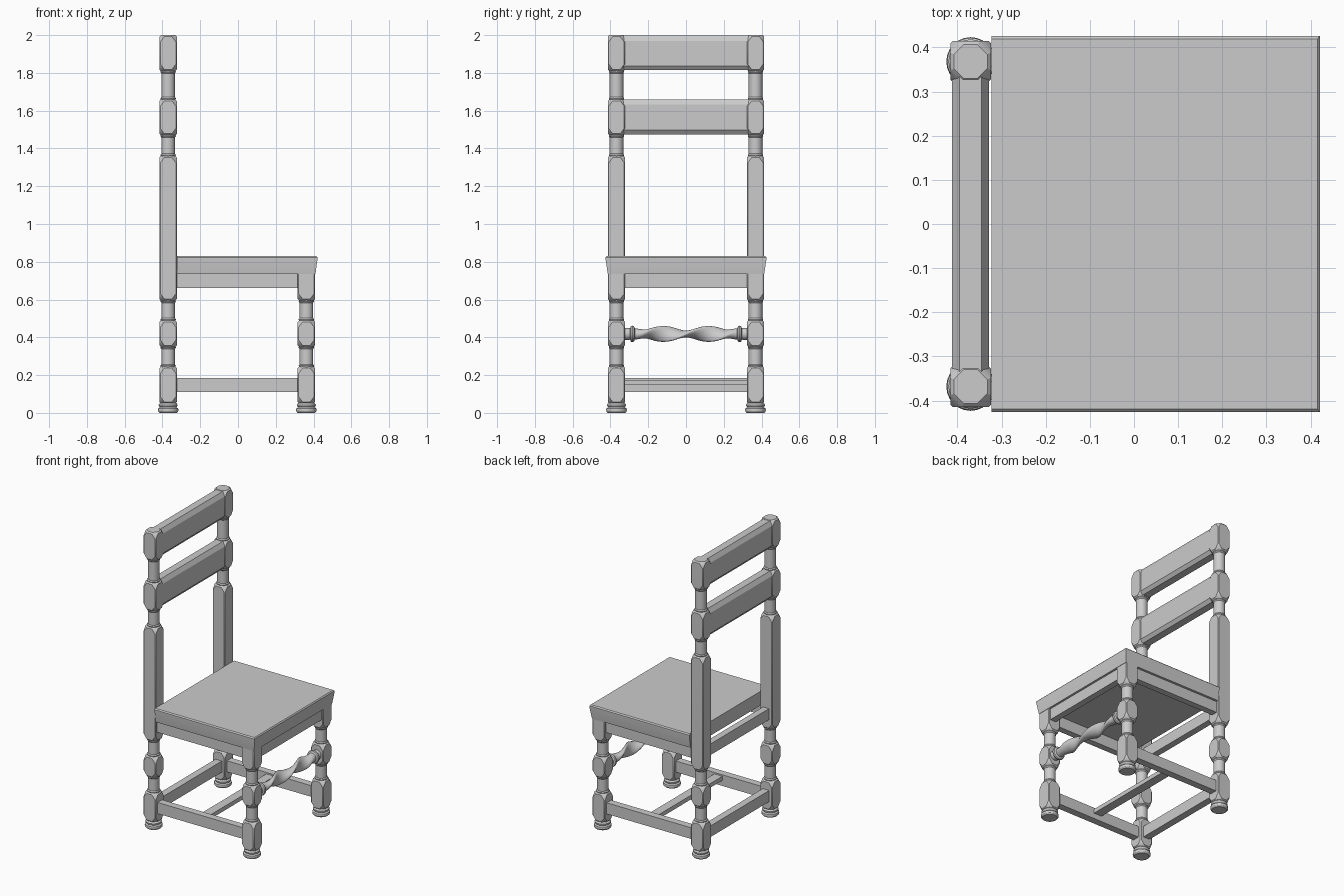
import bpy, bmesh
from math import pi, cos, sin

if "Cube" in bpy.data.objects:
    bpy.data.objects.remove(bpy.data.objects["Cube"])

HALF = 0.046           # half width of the square leg blocks
LEG_Y = 0.368
BACK_X, FRONT_X = -0.37, 0.362


def loft(bm, rings):
    """Skin a list of equal-length point rings and cap both ends."""
    vs = [[bm.verts.new(p) for p in ring] for ring in rings]
    n = len(vs[0])
    for a, b in zip(vs, vs[1:]):
        for i in range(n):
            j = (i + 1) % n
            bm.faces.new((a[i], a[j], b[j], b[i]))
    bm.faces.new(vs[0][::-1])
    bm.faces.new(vs[-1])


def finish(name, bm, mirror=False, angle=30):
    bmesh.ops.recalc_face_normals(bm, faces=bm.faces[:])
    me = bpy.data.meshes.new(name)
    bm.to_mesh(me)
    bm.free()
    ob = bpy.data.objects.new(name, me)
    bpy.context.collection.objects.link(ob)
    bpy.ops.object.select_all(action='DESELECT')
    bpy.context.view_layer.objects.active = ob
    ob.select_set(True)
    bpy.ops.object.shade_smooth_by_angle(angle=angle * pi / 180)
    if mirror:
        m = ob.modifiers.new("mirror", 'MIRROR')
        m.use_axis = (False, True, False)
        m.use_mirror_merge = False
    return ob


def octagon(x, y, z, a, c):
    b = a - c
    pts = [(a, -b), (a, b), (b, a), (-b, a), (-a, b), (-a, -b), (-b, -a), (b, -a)]
    return [(x + u, y + v, z) for u, v in pts]


def block(bm, x, y, z0, z1, cut=0.028):
    """Square block whose corners taper to an octagon at both ends."""
    end, mid = (0.038, 0.022), (HALF, 0.005)
    rings = [(z0, *end), (z0 + 0.008, HALF, 0.026), (z0 + 0.008 + cut, *mid),
             (z1 - 0.008 - cut, *mid), (z1 - 0.008, HALF, 0.026), (z1, *end)]
    loft(bm, [octagon(x, y, z, a, c) for z, a, c in rings])


def turn(bm, x, y, profile, n=24):
    loft(bm, [[(x + r * cos(2 * pi * i / n), y + r * sin(2 * pi * i / n), z)
               for i in range(n)] for r, z in profile])


def neck(bm, x, y, z0, z1):
    """Turned section between two blocks with a small bead at each end."""
    turn(bm, x, y, [(0.039, z0 - 0.004), (0.041, z0 + 0.005), (0.036, z0 + 0.012),
                    (0.036, z1 - 0.012), (0.041, z1 - 0.005), (0.039, z1 + 0.004)])


def box(bm, x, y, z):
    loft(bm, [[(x[0], y[0], h), (x[1], y[0], h), (x[1], y[1], h), (x[0], y[1], h)]
              for h in z])


FOOT = [(0.046, 0), (0.053, 0.007), (0.055, 0.015), (0.053, 0.024), (0.044, 0.030),
        (0.049, 0.036), (0.050, 0.043), (0.046, 0.049), (0.036, 0.056)]


def leg(name, x, blocks):
    bm = bmesh.new()
    turn(bm, x, LEG_Y, FOOT)
    for z0, z1 in blocks:
        block(bm, x, LEG_Y, z0, z1)
    for (_, a), (b, _) in zip(blocks, blocks[1:]):
        neck(bm, x, LEG_Y, a, b)
    finish(name, bm, mirror=True)


# legs and back posts
low = [(0.05, 0.245), (0.35, 0.49)]
leg("back_leg", BACK_X, low + [(0.595, 1.36), (1.47, 1.66), (1.81, 2.0)])
leg("front_leg", FRONT_X, low + [(0.595, 0.80)])

# seat with flared skirt
bm = bmesh.new()
loft(bm, [[(-0.323, -y, z), (x, -y, z), (x, y, z), (-0.323, y, z)]
          for x, y, z in [(0.410, 0.414, 0.735), (0.421, 0.426, 0.815),
                          (0.421, 0.426, 0.823), (0.415, 0.419, 0.83)]])
finish("seat", bm)

# aprons under the seat
bm = bmesh.new()
box(bm, (BACK_X, FRONT_X), (0.355, 0.398), (0.66, 0.74))
finish("side_apron", bm, mirror=True)
for name, x in (("front_apron", FRONT_X + 0.012), ("back_apron", BACK_X)):
    bm = bmesh.new()
    box(bm, (x - 0.022, x + 0.022), (-LEG_Y, LEG_Y), (0.66, 0.735))
    finish(name, bm)

# low stretchers
bm = bmesh.new()
box(bm, (BACK_X, FRONT_X), (LEG_Y - 0.024, LEG_Y + 0.024), (0.11, 0.185))
finish("side_stretcher", bm, mirror=True)
bm = bmesh.new()
box(bm, (BACK_X - 0.024, BACK_X + 0.024), (-LEG_Y, LEG_Y), (0.11, 0.185))
finish("back_stretcher", bm)
bm = bmesh.new()
box(bm, (-0.03, 0.03), (-LEG_Y, LEG_Y), (0.147, 0.175))
finish("cross_stretcher", bm)

# back slats with bevelled edges
slat = [(-0.042, 0.022), (-0.042, -0.03), (-0.025, 0), (0.025, 0)]
for name, z0, z1 in (("top_slat", 1.815, 1.997), ("lower_slat", 1.475, 1.66)):
    bm = bmesh.new()
    sec = [(-0.025, z0), (0.025, z0), (0.042, z0 + 0.022), (0.042, z1 - 0.028),
           (0.025, z1), (-0.025, z1), (-0.042, z1 - 0.028), (-0.042, z0 + 0.022)]
    loft(bm, [[(BACK_X + u, y, z) for u, z in sec] for y in (-0.335, 0.335)])
    finish(name, bm)

# turned front stretcher: beads at the ends, twisted flat bar between
def oval(y, a, b, t, n=24):
    pts = [(a * cos(2 * pi * i / n), b * sin(2 * pi * i / n)) for i in range(n)]
    return [(FRONT_X + u * cos(t) - v * sin(t), y, 0.418 + u * sin(t) + v * cos(t))
            for u, v in pts]


ends = [(0.335, 0.032), (0.302, 0.032), (0.296, 0.030), (0.292, 0.041),
        (0.284, 0.044), (0.276, 0.041), (0.271, 0.030)]
N = 48
rate = pi / 0.24
rings = [oval(-y, r, r, -0.271 * rate) for y, r in ends]
for k in range(N + 1):
    y = -0.26 + 0.52 * k / N
    w = min(1, (0.27 - abs(y)) / 0.08)      # blend from round to flat
    rings.append(oval(y, 0.030 + 0.012 * w, 0.030 - 0.012 * w, y * rate))
rings += [oval(y, r, r, 0.271 * rate) for y, r in ends[::-1]]
bm = bmesh.new()
loft(bm, rings)
finish("front_stretcher", bm, angle=40)
